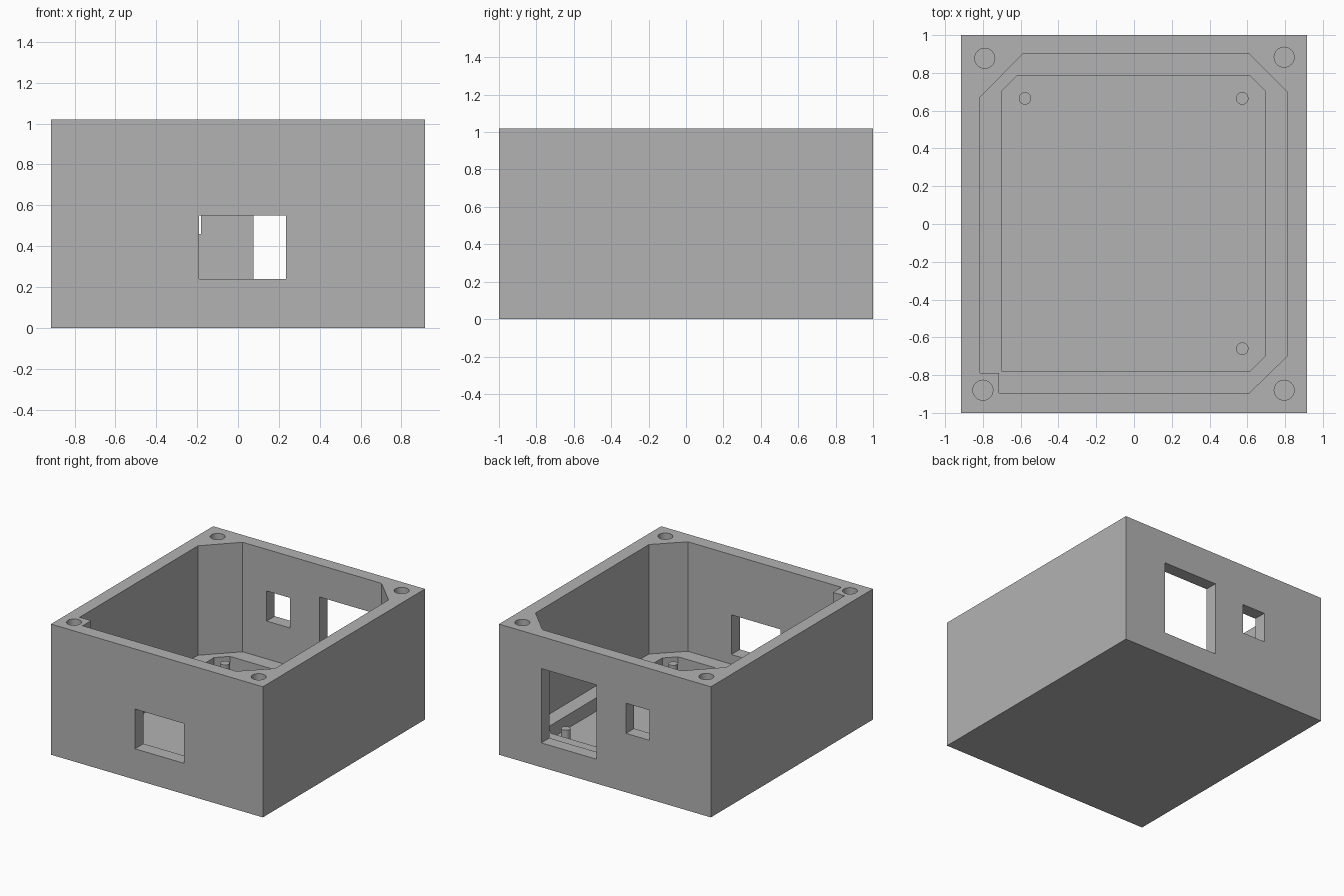
import bpy
import bmesh
import math

default = bpy.data.objects.get("Cube")
if default:
    bpy.data.objects.remove(default, do_unlink=True)

HEIGHT, FLOOR, LEDGE = 1.02, 0.06, 0.165

grey = bpy.data.materials.new("plain grey")
grey.use_nodes = True
grey.diffuse_color = (0.45, 0.45, 0.45, 1)
grey.node_tree.nodes["Principled BSDF"].inputs["Base Color"].default_value = (0.45, 0.45, 0.45, 1)


def prism(name, outline, z0, z1):
    """Extrude a flat outline upward from z0 to z1."""
    bm = bmesh.new()
    base = bm.faces.new([bm.verts.new((x, y, z0)) for x, y in outline])
    top = bmesh.ops.extrude_face_region(bm, geom=[base])["geom"]
    moved = [v for v in top if isinstance(v, bmesh.types.BMVert)]
    bmesh.ops.translate(bm, verts=moved, vec=(0, 0, z1 - z0))
    bmesh.ops.recalc_face_normals(bm, faces=bm.faces)
    mesh = bpy.data.meshes.new(name)
    bm.to_mesh(mesh)
    bm.free()
    mesh.materials.append(grey)
    obj = bpy.data.objects.new(name, mesh)
    bpy.context.scene.collection.objects.link(obj)
    return obj


def rect(x0, x1, y0, y1):
    return [(x0, y0), (x1, y0), (x1, y1), (x0, y1)]


def circle(x, y, r, n=32):
    return [(x + r * math.cos(math.tau * i / n), y + r * math.sin(math.tau * i / n)) for i in range(n)]


def smooth(obj):
    bpy.ops.object.select_all(action='DESELECT')
    obj.select_set(True)
    bpy.context.view_layer.objects.active = obj
    bpy.ops.object.shade_smooth_by_angle(angle=math.radians(30))


def cut(target, cutter):
    cutter.hide_render = True
    mod = target.modifiers.new("cut", 'BOOLEAN')
    mod.operation = 'DIFFERENCE'
    mod.solver = 'EXACT'
    mod.object = cutter
    bpy.context.view_layer.objects.active = target
    bpy.ops.object.modifier_apply(modifier=mod.name)
    bpy.data.objects.remove(cutter, do_unlink=True)


# Solid block of the enclosure
box = prism("enclosure_box", rect(-0.915, 0.915, -1, 1), 0, HEIGHT)

# Main cavity: clipped corners, with a square screw block at one front corner
cavity = [(-0.815, 0.67), (-0.59, 0.9), (0.61, 0.9), (0.81, 0.7), (0.81, -0.7),
          (0.61, -0.895), (-0.715, -0.895), (-0.715, -0.79), (-0.815, -0.79)]
cut(box, prism("cavity_cutter", cavity, LEDGE, HEIGHT + 0.1))

# Recess in the floor, leaving a ledge around it
recess = [(-0.7, 0.705), (-0.62, 0.785), (0.615, 0.785), (0.695, 0.705),
          (0.695, -0.7), (0.615, -0.78), (-0.7, -0.78)]
cut(box, prism("recess_cutter", recess, FLOOR, LEDGE + 0.1))

# Openings through the front and back walls
cut(box, prism("front_window_cutter", rect(-0.19, 0.235, -1.1, -0.85), 0.24, 0.55))
cut(box, prism("large_back_window_cutter", rect(0.075, 0.55, 0.85, 1.1), 0.19, 0.77))
cut(box, prism("small_back_window_cutter", rect(-0.383, -0.182, 0.85, 1.1), 0.46, 0.695))

# Screw holes in the rim
for x, y in [(-0.79, 0.877), (0.795, 0.883), (-0.8, -0.88), (0.795, -0.88)]:
    cut(box, prism("screw_hole_cutter", circle(x, y, 0.053), HEIGHT - 0.4, HEIGHT + 0.1))
smooth(box)

# Mounting posts on the recessed floor
for name, x, y in [("back_right_post", -0.577, 0.665), ("back_left_post", 0.573, 0.665),
                   ("front_left_post", 0.573, -0.66)]:
    smooth(prism(name, circle(x, y, 0.033), FLOOR - 0.01, 0.17))
